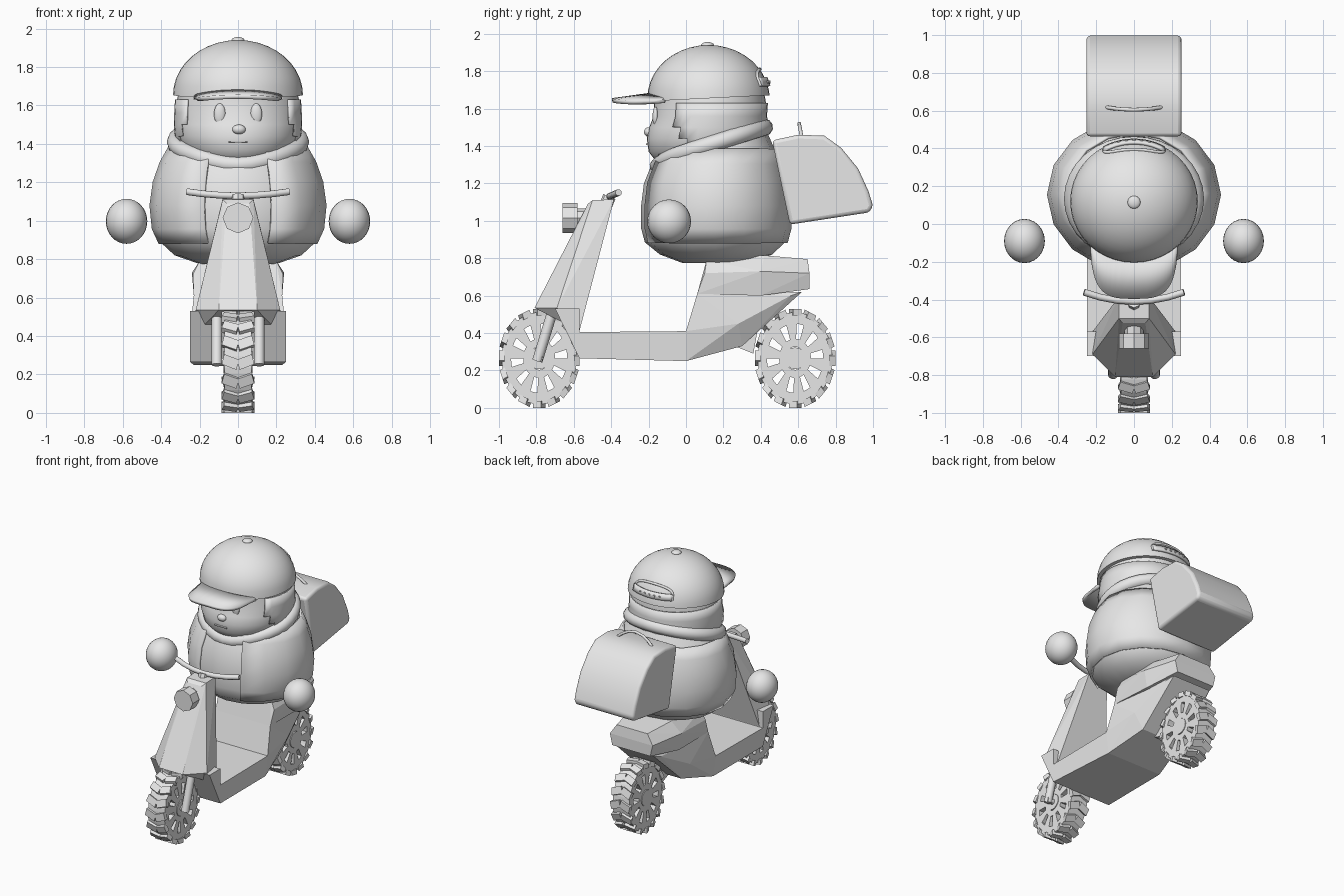
import bpy, bmesh, math
from math import sin, cos, pi, sqrt
from mathutils import Matrix, Vector

old = bpy.data.objects.get("Cube")
if old:
    bpy.data.objects.remove(old, do_unlink=True)

GREY = (0.8, 0.8, 0.8, 1)
mat = bpy.data.materials.new("light_grey")
mat.use_nodes = True
mat.diffuse_color = GREY
next(n for n in mat.node_tree.nodes if n.type == 'BSDF_PRINCIPLED').inputs["Base Color"].default_value = GREY


def finish(obj, name, smooth=None):
    obj.name = obj.data.name = name
    obj.data.materials.clear()
    obj.data.materials.append(mat)
    if smooth:
        obj.data.shade_smooth()
        obj.data.set_sharp_from_angle(angle=math.radians(smooth))
    return obj


def from_bm(name, bm, smooth=None):
    bmesh.ops.recalc_face_normals(bm, faces=bm.faces)
    me = bpy.data.meshes.new(name)
    bm.to_mesh(me)
    bm.free()
    obj = bpy.data.objects.new(name, me)
    bpy.context.collection.objects.link(obj)
    return finish(obj, name, smooth)


def thicken(obj, depth, offset=1):
    m = obj.modifiers.new("thickness", 'SOLIDIFY')
    m.thickness, m.offset = depth, offset
    return obj


def loft(name, rows, n, keep=None, caps=True, smooth=50):
    """Stack of ellipses: rows of z, centre y, radius x, radius y."""
    bm = bmesh.new()
    rings = [[bm.verts.new((rx * cos(2 * pi * i / n), yc + ry * sin(2 * pi * i / n), z))
              for i in range(n)] for z, yc, rx, ry in rows]
    for a, b in zip(rings, rings[1:]):
        for i in range(n):
            j = (i + 1) % n
            f = bm.faces.new((a[i], a[j], b[j], b[i]))
            if keep and not keep(f.calc_center_median()):
                bm.faces.remove(f)
    if caps:
        bm.faces.new(rings[0])
        bm.faces.new(rings[-1])
    return from_bm(name, bm, smooth)


def prism(name, profile, bevel=0, smooth=None):
    """Side outline of y, z, half width, mirrored across x."""
    bm = bmesh.new()
    left, right = [[bm.verts.new((s * w, y, z)) for y, z, w in profile] for s in (1, -1)]
    bm.faces.new(left)
    bm.faces.new(right)
    for i in range(len(profile)):
        j = (i + 1) % len(profile)
        bm.faces.new((left[i], left[j], right[j], right[i]))
    obj = from_bm(name, bm, smooth)
    if bevel:
        m = obj.modifiers.new("rounding", 'BEVEL')
        m.width, m.segments, m.limit_method = bevel, 3, 'ANGLE'
        m.angle_limit = math.radians(40)
    return obj


def hull(name, points):
    """Convex faceted part from one side's points."""
    bm = bmesh.new()
    for x, y, z in points:
        for s in (1, -1):
            bm.verts.new((s * x, y, z))
    bmesh.ops.convex_hull(bm, input=bm.verts)
    bmesh.ops.dissolve_limit(bm, angle_limit=0.02, verts=bm.verts, edges=bm.edges)
    return from_bm(name, bm)


def ball(name, pos, size):
    bpy.ops.mesh.primitive_uv_sphere_add(segments=24, ring_count=16, location=pos, scale=size)
    return finish(bpy.context.object, name, 60)


def rod(name, a, b, r, n=12):
    a, b = Vector(a), Vector(b)
    bpy.ops.mesh.primitive_cylinder_add(vertices=n, radius=r, depth=(b - a).length, location=(a + b) / 2,
                                        rotation=(b - a).to_track_quat('Z', 'Y').to_euler())
    return finish(bpy.context.object, name, 40)


def tube(name, points, r, closed=False):
    cu = bpy.data.curves.new(name, 'CURVE')
    cu.dimensions, cu.bevel_depth, cu.bevel_resolution, cu.use_fill_caps = '3D', r, 3, True
    sp = cu.splines.new('POLY')
    sp.points.add(len(points) - 1)
    for p, co in zip(sp.points, points):
        p.co = (*co, 1)
    sp.use_cyclic_u = closed
    obj = bpy.data.objects.new(name, cu)
    bpy.context.collection.objects.link(obj)
    bpy.ops.object.select_all(action='DESELECT')
    obj.select_set(True)
    bpy.context.view_layer.objects.active = obj
    bpy.ops.object.convert(target='MESH')
    return finish(bpy.context.object, name, 50)


# Wheels: slotted disc, hub and chevron tread, slightly taller than long
TALL = 1.23


def wheel(name, y):
    n, radii = 50, (0.05, 0.085, 0.15, 0.2)
    bm = bmesh.new()
    rings = [[bm.verts.new((0, r * cos(2 * pi * i / n), TALL * r * sin(2 * pi * i / n)))
              for i in range(n)] for r in radii]
    for k in range(3):
        for i in range(n):
            if k != 1 or i % 5 > 1:
                j = (i + 1) % n
                bm.faces.new((rings[k][i], rings[k][j], rings[k + 1][j], rings[k + 1][i]))
    disc = thicken(from_bm(name + "_disc", bm), 0.14, 0)
    hub = rod(name + "_hub", (-0.075, y, 0.265), (0.075, y, 0.265), 0.058, 16)
    bm = bmesh.new()
    for k in range(16):
        for s in (1, -1):
            bmesh.ops.create_cube(bm, size=1, matrix=Matrix.Diagonal((1, 1, TALL, 1))
                                  @ Matrix.Rotation(2 * pi * k / 16, 4, 'X')
                                  @ Matrix.Translation((s * 0.04, 0, 0.2))
                                  @ Matrix.Rotation(s * 0.3, 4, 'Z')
                                  @ Matrix.Diagonal((0.08, 0.045, 0.03, 1)))
    tread = from_bm(name + "_tread", bm)
    for o in (disc, tread):
        o.location = (0, y, 0.265)


wheel("front_wheel", -0.785)
wheel("rear_wheel", 0.583)
rod("front_axle", (-0.13, -0.785, 0.265), (0.13, -0.785, 0.265), 0.02)
for s, side in ((1, "left"), (-1, "right")):
    rod(side + "_fork", (s * 0.11, -0.7, 0.56), (s * 0.11, -0.795, 0.25), 0.028)
    ball(side + "_hand", (s * 0.58, -0.09, 0.997), (0.108, 0.117, 0.117))

# Scooter body
hull("front_shield", [(0.1, -0.81, 0.535), (0.22, -0.69, 0.535), (0.22, -0.57, 0.41),
                      (0.06, -0.525, 1.09), (0.08, -0.5, 1.11), (0.08, -0.385, 1.115)])
prism("floor_board", [(-0.7, 0.53, 0.25), (-0.57, 0.53, 0.25), (-0.57, 0.405, 0.25),
                      (0, 0.41, 0.25), (0, 0.25, 0.23), (-0.57, 0.265, 0.25)])
hull("rear_fairing", [(0.25, 0, 0.41), (0.23, 0, 0.25), (0.23, 0.06, 0.61), (0.17, 0.3, 0.33),
                      (0.23, 0.28, 0.45), (0.13, 0.53, 0.56), (0.18, 0.56, 0.6), (0.16, 0.62, 0.62)])
hull("rear_bracket", [(0.05, 0.26, 0.33), (0.05, 0.36, 0.29), (0.05, 0.38, 0.4), (0.05, 0.3, 0.42)])
hull("seat", [(0.23, 0.06, 0.61), (0.235, 0.1, 0.72), (0.2, 0.11, 0.79), (0.15, 0.18, 0.82),
              (0.22, 0.4, 0.6), (0.24, 0.4, 0.73), (0.17, 0.42, 0.815),
              (0.16, 0.66, 0.635), (0.18, 0.66, 0.72), (0.13, 0.65, 0.795)])
rod("headlight", (0, -0.66, 1.015), (0, -0.58, 1.015), 0.08, 8)
rod("headlight_mount", (0, -0.59, 1.015), (0, -0.5, 1.015), 0.05, 8)
tube("handlebar", [(x, -0.41 + 0.7 * x * x, 1.13 + 0.3 * x * x)
                   for x in (-0.265, -0.18, -0.09, 0, 0.09, 0.18, 0.265)], 0.018)
rod("handlebar_stem", (0, -0.43, 1.08), (0, -0.41, 1.13), 0.035, 8)

# Rider body and open jacket
BODY = [(0.775, 0.17, 0.2, 0.19), (0.82, 0.16, 0.33, 0.3), (0.885, 0.155, 0.4, 0.375),
        (0.96, 0.155, 0.435, 0.395), (1.08, 0.155, 0.447, 0.395), (1.2, 0.155, 0.43, 0.38),
        (1.3, 0.16, 0.395, 0.345), (1.38, 0.165, 0.35, 0.31), (1.46, 0.19, 0.29, 0.25)]
loft("torso", BODY, 16)
thicken(loft("jacket", BODY[2:-1], 16, keep=lambda c: c.y > 0 or abs(c.x) > 0.15, caps=False), 0.014)
ring = [2 * pi * i / 32 for i in range(32)]
tube("hood_collar", [(0.325 * cos(a), 0.135 + 0.285 * sin(a),
                      1.41 + 0.09 * sin(a) - 0.03 * max(0, -sin(a)) ** 6) for a in ring], 0.046, True)

# Head, hair and face
HEAD = [(1.28, 0.1, 0.13, 0.17), (1.31, 0.1, 0.22, 0.255), (1.37, 0.105, 0.29, 0.305),
        (1.44, 0.11, 0.318, 0.32), (1.5, 0.118, 0.324, 0.315), (1.56, 0.125, 0.322, 0.298),
        (1.63, 0.128, 0.318, 0.3), (1.7, 0.125, 0.3, 0.29)]
loft("head", HEAD, 40)
thicken(loft("hair", HEAD[2:-1], 40, caps=False,
             keep=lambda c: c.y > -0.06 + 2.2 * max(0, 1.6 - c.z) ** 2), 0.01)
for s, side in ((1, "left"), (-1, "right")):
    ball(side + "_eye", (s * 0.095, -0.163, 1.555), (0.03, 0.016, 0.055))
ball("nose", (0.005, -0.2, 1.475), (0.035, 0.025, 0.025))
rod("mouth", (-0.05, -0.208, 1.41), (0.05, -0.208, 1.41), 0.006, 8)

# Cap dome, button, brim and rear strap
CAP_Z, CAP_H, CAP_RX, CAP_RY = 1.655, 0.285, 0.338, 0.327
steps = [i / 10 * pi / 2 for i in range(10)] + [1.54]
cap = loft("cap", [(CAP_Z + CAP_H * sin(t), 0.12, CAP_RX * cos(t), CAP_RY * cos(t)) for t in steps], 40)
for v in cap.data.vertices:
    if v.co.z < CAP_Z + 0.01:
        v.co.z += 0.05 * (v.co.y - 0.12)
ball("cap_button", (0, 0.115, 1.94), (0.034, 0.034, 0.016))

bm = bmesh.new()
inner, outer = [], []
for i in range(25):
    t = pi * i / 24
    x = 0.22 * math.copysign(abs(cos(t)) ** 0.6, cos(t))
    y_in = 0.13 - 0.31 * sqrt(1 - (x / 0.338) ** 2)
    inner.append(bm.verts.new((x, y_in, 1.675 - 0.5 * x * x)))
    outer.append(bm.verts.new((x, min(y_in - 0.01, -0.09 - 0.305 * max(0, sin(t)) ** 0.6), 1.645 - 0.3 * x * x)))
for i in range(24):
    bm.faces.new((inner[i], inner[i + 1], outer[i + 1], outer[i]))
thicken(from_bm("cap_brim", bm, 50), 0.022, 0)


def on_cap(x, z):
    k = 1 - ((z - CAP_Z) / CAP_H) ** 2 - (x / CAP_RX) ** 2
    return (x, 0.12 + CAP_RY * sqrt(k), z)


tube("cap_opening_edge", [on_cap(0.16 * cos(pi * i / 16), 1.72 + 0.09 * sin(pi * i / 16) ** 0.5)
                          for i in range(17)], 0.009)
bm = bmesh.new()
cols = [[bm.verts.new(Vector(on_cap(0.02 * i, z)) + Vector((0, 0.006, 0))) for z in (1.72, 1.765)]
        for i in range(-8, 9)]
for a, b in zip(cols, cols[1:]):
    bm.faces.new((a[0], b[0], b[1], a[1]))
thicken(from_bm("cap_strap", bm, 50), 0.016, 0)
for i in range(-2, 3):
    p = Vector(on_cap(0.04 * i, 1.742))
    rod("strap_stud", p, p + Vector((0, 0.02, 0)), 0.008, 8)

# Delivery bag with a carry handle
prism("bag", [(y, z, 0.252) for y, z in ((0.46, 1.43), (0.6, 1.46), (0.74, 1.455), (0.83, 1.39), (0.92, 1.28),
                                         (0.975, 1.16), (1.0, 1.08), (0.98, 1.045), (0.555, 0.98))], 0.025, 45)
tube("bag_handle", [(x, 0.605 + 0.6 * x * x, 1.52 - 3.2 * x * x)
                    for x in (-0.15, -0.11, -0.06, 0, 0.06, 0.11, 0.15)], 0.01)
